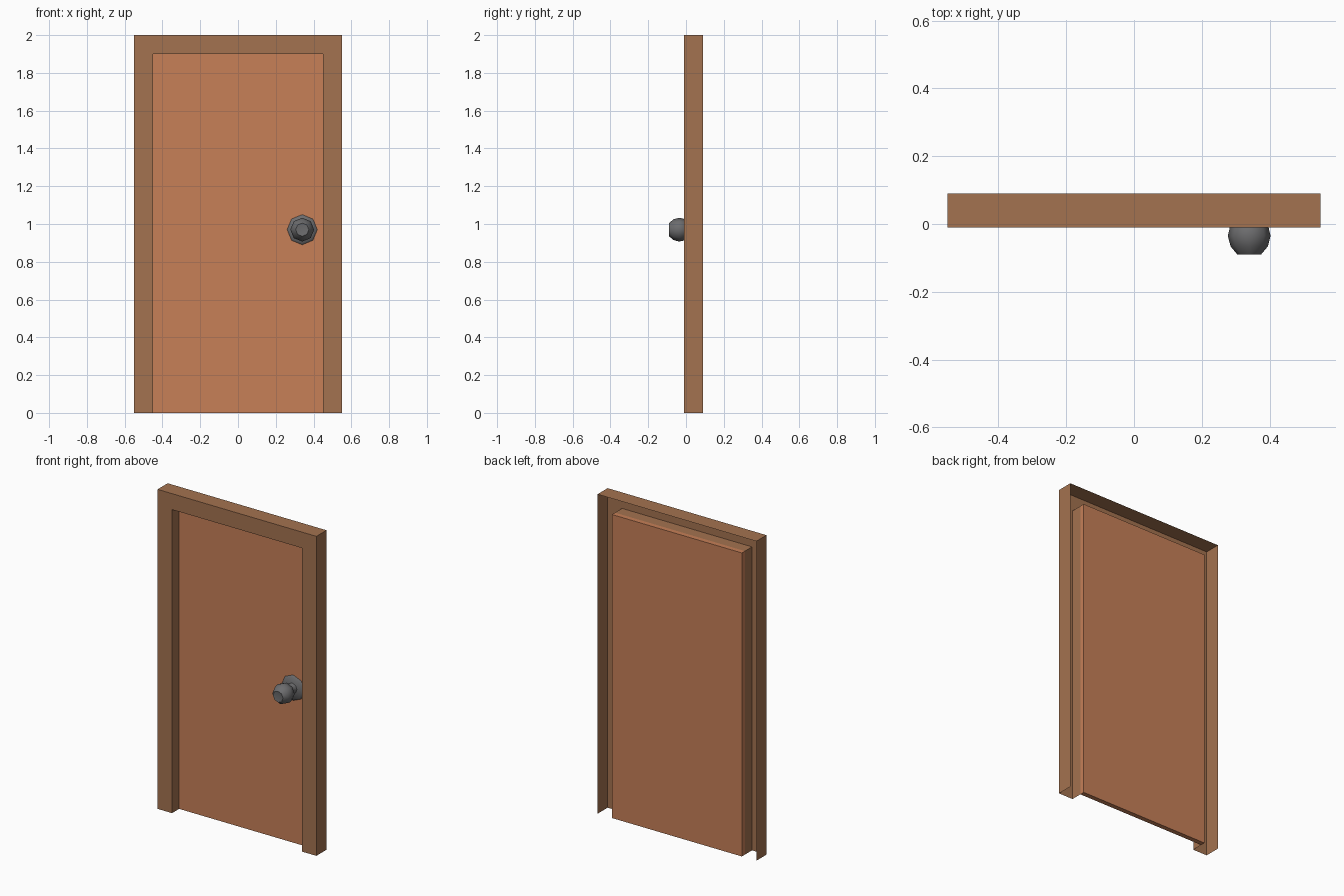
import bpy, bmesh, math
from mathutils import Vector

cube = bpy.data.objects.get("Cube")
if cube:
    bpy.data.objects.remove(cube, do_unlink=True)


def material(name, rgb):
    m = bpy.data.materials.new(name)
    m.use_nodes = True
    m.diffuse_color = (*rgb, 1)
    m.node_tree.nodes["Principled BSDF"].inputs["Base Color"].default_value = (*rgb, 1)
    return m


def make_object(name, bm, mat):
    mesh = bpy.data.meshes.new(name)
    bm.to_mesh(mesh)
    bm.free()
    mesh.materials.append(mat)
    ob = bpy.data.objects.new(name, mesh)
    bpy.context.collection.objects.link(ob)
    return ob


frame_brown = material("frame brown", (0.37, 0.17, 0.08))
door_orange = material("door orange brown", (0.57, 0.215, 0.097))
knob_grey = material("knob grey", (0.15, 0.15, 0.155))

FRONT, PANEL, BACK = -0.01, 0.06, 0.09
OUTER_W, OUTER_H = 0.55, 2.0
INNER_W, INNER_H = 0.45, 1.9


def arch(bm, half_width, height, y):
    """Verts up one side, across the top and down the other side."""
    points = [(-half_width, 0), (-half_width, height), (half_width, height), (half_width, 0)]
    return [bm.verts.new((x, y, z)) for x, z in points]


# Door frame: a shell open at the back and bottom
bm = bmesh.new()
rings = [arch(bm, OUTER_W, OUTER_H, BACK), arch(bm, OUTER_W, OUTER_H, FRONT),
         arch(bm, INNER_W, INNER_H, FRONT), arch(bm, INNER_W, INNER_H, PANEL)]
for a, b in zip(rings, rings[1:]):
    for i in range(3):
        bm.faces.new((a[i], b[i], b[i + 1], a[i + 1]))
for f in bm.faces:
    f.normal_update()
front_face = min(bm.faces, key=lambda f: f.calc_center_median().y)
if front_face.normal.y > 0:
    bmesh.ops.reverse_faces(bm, faces=bm.faces[:])
make_object("door_frame", bm, frame_brown)

# Door panel, set back in the frame
bm = bmesh.new()
bmesh.ops.create_cube(bm, size=1)
bmesh.ops.scale(bm, vec=(2 * INNER_W, BACK - PANEL, INNER_H), verts=bm.verts)
bmesh.ops.translate(bm, vec=(0, (BACK + PANEL) / 2, INNER_H / 2), verts=bm.verts)
make_object("door_panel", bm, door_orange)


def lathe(name, profile, centre, sides, mat):
    """Turn a (radius, y) profile around the y axis."""
    bm = bmesh.new()
    verts = [bm.verts.new((r, y, 0)) for r, y in profile]
    edges = [bm.edges.new(pair) for pair in zip(verts, verts[1:])]
    bmesh.ops.spin(bm, geom=verts + edges, cent=(0, 0, 0), axis=(0, 1, 0),
                   angle=math.tau, steps=sides)
    bmesh.ops.remove_doubles(bm, verts=bm.verts, dist=0.0005)
    bmesh.ops.recalc_face_normals(bm, faces=bm.faces)
    ob = make_object(name, bm, mat)
    ob.location = Vector(centre)
    bpy.ops.object.select_all(action="DESELECT")
    ob.select_set(True)
    bpy.context.view_layer.objects.active = ob
    bpy.ops.object.shade_smooth_by_angle(angle=math.radians(50))
    return ob


# Octagonal rose plate, then the neck and rounded grip
KNOB = (0.34, 0, 0.97)
lathe("knob_rose", [(0, 0.05), (0.07, 0.05), (0.08, PANEL), (0, PANEL)], KNOB, 8, knob_grey)
lathe("door_knob",
      [(0, -0.085), (0.035, -0.09), (0.055, -0.066), (0.063, -0.035),
       (0.056, -0.005), (0.032, 0.015), (0.026, 0.03), (0.034, 0.052)],
      KNOB, 8, knob_grey)
